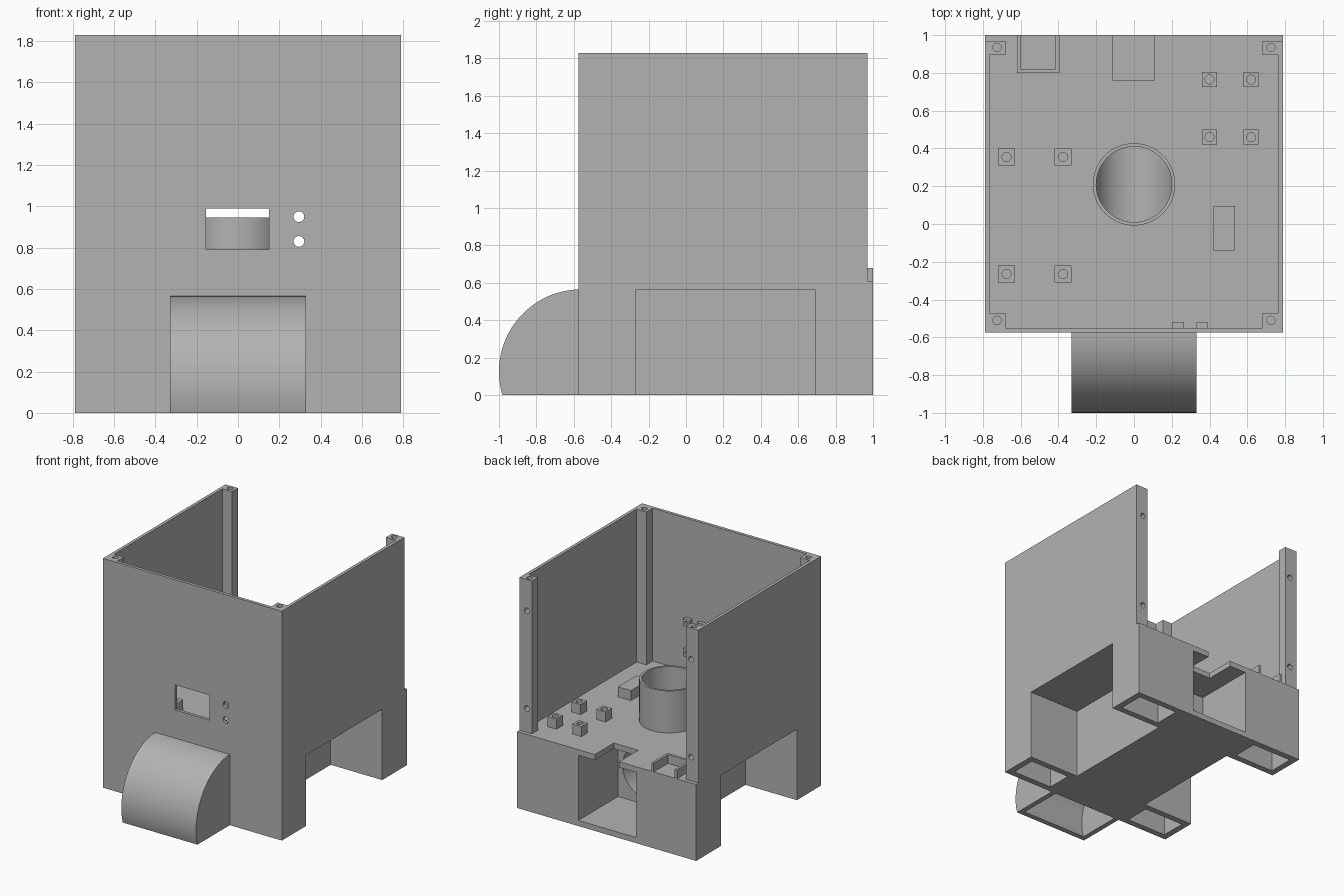
import bpy, bmesh, math
from mathutils import Matrix, Vector

cube = bpy.data.objects.get("Cube")
if cube:
    bpy.data.objects.remove(cube, do_unlink=True)

grey = bpy.data.materials.new("plain grey")
grey.use_nodes = True
grey.diffuse_color = (0.45, 0.45, 0.45, 1)
grey.node_tree.nodes["Principled BSDF"].inputs["Base Color"].default_value = (0.45, 0.45, 0.45, 1)

W, FRONT, BACK, WALL_BACK = 0.79, -0.575, 1.0, 0.97
DECK, CEIL, TOP, T = 0.61, 0.565, 1.83, 0.025


def make(name, bm):
    bmesh.ops.recalc_face_normals(bm, faces=bm.faces)
    mesh = bpy.data.meshes.new(name)
    bm.to_mesh(mesh)
    bm.free()
    mesh.materials.append(grey)
    ob = bpy.data.objects.new(name, mesh)
    bpy.context.collection.objects.link(ob)
    return ob


def box(name, x, y, z):
    bm = bmesh.new()
    bmesh.ops.create_cube(bm, size=1)
    for v in bm.verts:
        v.co = [(a + b) / 2 + c * (b - a) for (a, b), c in zip((x, y, z), v.co)]
    return make(name, bm)


def block(name, x, y, size, height):
    h = size / 2
    return box(name, (x - h, x + h), (y - h, y + h), (DECK, DECK + height))


def cyl(name, centre, radius, depth, axis="Z", sides=24):
    bm = bmesh.new()
    turn = Matrix.Rotation(math.pi / 2, 4, "X") if axis == "Y" else Matrix()
    bmesh.ops.create_cone(bm, cap_ends=True, segments=sides, radius1=radius, radius2=radius,
                          depth=depth, matrix=Matrix.Translation(centre) @ turn)
    return make(name, bm)


def prism(name, points, sweep):
    bm = bmesh.new()
    face = bm.faces.new([bm.verts.new(p) for p in points])
    extruded = bmesh.ops.extrude_face_region(bm, geom=[face])["geom"]
    verts = [g for g in extruded if isinstance(g, bmesh.types.BMVert)]
    bmesh.ops.translate(bm, verts=verts, vec=Vector(sweep))
    return make(name, bm)


def select(ob):
    bpy.ops.object.select_all(action="DESELECT")
    ob.select_set(True)
    bpy.context.view_layer.objects.active = ob


def cut(ob, *cutters):
    select(ob)
    for c in cutters:
        c.hide_render = True
        mod = ob.modifiers.new("cut", "BOOLEAN")
        mod.operation, mod.solver, mod.object = "DIFFERENCE", "EXACT", c
        bpy.ops.object.modifier_apply(modifier=mod.name)
        bpy.data.objects.remove(c, do_unlink=True)


def smooth(ob):
    select(ob)
    bpy.ops.object.shade_smooth_by_angle(angle=math.radians(30))


# Base block with side recesses, hollow legs, feed pipe and rear bay
base = box("base", (-W, W), (FRONT, BACK), (0, DECK))
for s in (-1, 1):
    cut(base, box("recess", sorted((s * 0.335, s * 0.9)), (-0.27, 0.69), (-0.1, CEIL)))
    for y in ((FRONT + 0.05, -0.32), (0.74, BACK - 0.05)):
        cut(base, box("leg_hollow", sorted((s * 0.385, s * 0.74)), y, (-0.1, CEIL)))
cut(base,
    box("rear_bay", (-0.26, 0.25), (0.5, 1.1), (0.045, CEIL)),
    box("deck_notch", (-0.11, 0.105), (0.76, 1.1), (0.5, 0.7)),
    cyl("feed_pipe", (0, 0, 0.305), 0.21, 1.3, "Y", 64),
    cyl("drop_hole", (0, 0.21, 0.5), 0.2, 0.4, "Z", 64))
smooth(base)

# Three upper walls as one U-shaped sweep
outline = [(-W, WALL_BACK), (-W, FRONT), (W, FRONT), (W, WALL_BACK),
           (W - T, WALL_BACK), (W - T, FRONT + T), (T - W, FRONT + T), (T - W, WALL_BACK)]
walls = prism("upper_walls", [(x, y, DECK) for x, y in outline], (0, 0, TOP - DECK))
cut(walls, box("window", (-0.155, 0.15), (-0.7, -0.5), (0.79, 0.99)))
for z in (0.83, 0.95):
    cut(walls, cyl("light_hole", (0.295, FRONT, z), 0.026, 0.2, "Y"))

# Corner pillars with screw holes
for s, side in ((-1, "right"), (1, "left")):
    x = sorted((s * (W - T), s * 0.68))
    front = box("front_pillar_" + side, x, (FRONT + T, -0.47), (DECK, TOP))
    cut(front, cyl("screw_hole", (s * 0.725, -0.51, TOP), 0.022, 0.3))
    rear = box("rear_pillar_" + side, x, (0.895, WALL_BACK), (DECK, TOP))
    cut(rear, cyl("screw_hole", (s * 0.725, 0.935, TOP), 0.022, 0.3))
    for z in (0.8, 1.58):
        cut(rear, cyl("screw_hole", (s * 0.725, WALL_BACK, z), 0.022, 0.1, "Y"))

# Front chute hood, hollow and open underneath
def hood_profile(x, radius, low, back):
    cy, cz = -0.56, 0.125
    start, end = math.acos((back - cy) / radius), math.pi + math.asin((cz - low) / radius)
    n = 32
    arc = [start + (end - start) * i / n for i in range(n + 1)]
    pts = [(x, cy + radius * math.cos(a), cz + radius * math.sin(a)) for a in arc]
    return pts + [(x, back, low)]


hood = prism("chute_hood", hood_profile(-0.33, 0.44, 0, FRONT), (0.66, 0, 0))
cut(hood, prism("hood_hollow", hood_profile(-0.29, 0.4, -0.05, FRONT + 0.01), (0.58, 0, 0)))
smooth(hood)

# Hopper tube on the deck
tube = cyl("hopper_tube", (0, 0.21, (DECK + 0.945) / 2), 0.218, 0.945 - DECK, "Z", 64)
cut(tube, cyl("tube_bore", (0, 0.21, 0.8), 0.2, 0.8, "Z", 64))
smooth(tube)

# Circuit board standoffs on the deck
for xs, ys, size in (((0.4, 0.62), (0.46, 0.765), 0.08), ((-0.675, -0.375), (0.355, -0.265), 0.09)):
    for x in xs:
        for y in ys:
            post = block("standoff", x, y, size, 0.08)
            cut(post, cyl("screw_hole", (x, y, DECK + 0.08), 0.024, 0.12))

# Small standoffs behind the light holes
for x in (0.235, 0.36):
    for z in (0.77, 1.01):
        post = box("light_standoff", (x - 0.03, x + 0.03), (FRONT + T, -0.52), (z - 0.03, z + 0.03))
        cut(post, cyl("screw_hole", (x, -0.52, z), 0.014, 0.04, "Y"))

# Deck block and U-shaped socket tray open at the rear
box("deck_block", (0.42, 0.535), (-0.14, 0.095), (DECK, DECK + 0.08))
tray = box("socket_tray", (-0.62, -0.395), (0.8, BACK), (DECK, 0.68))
cut(tray, box("tray_hollow", (-0.6, -0.415), (0.82, 1.1), (0.5, 0.8)))
